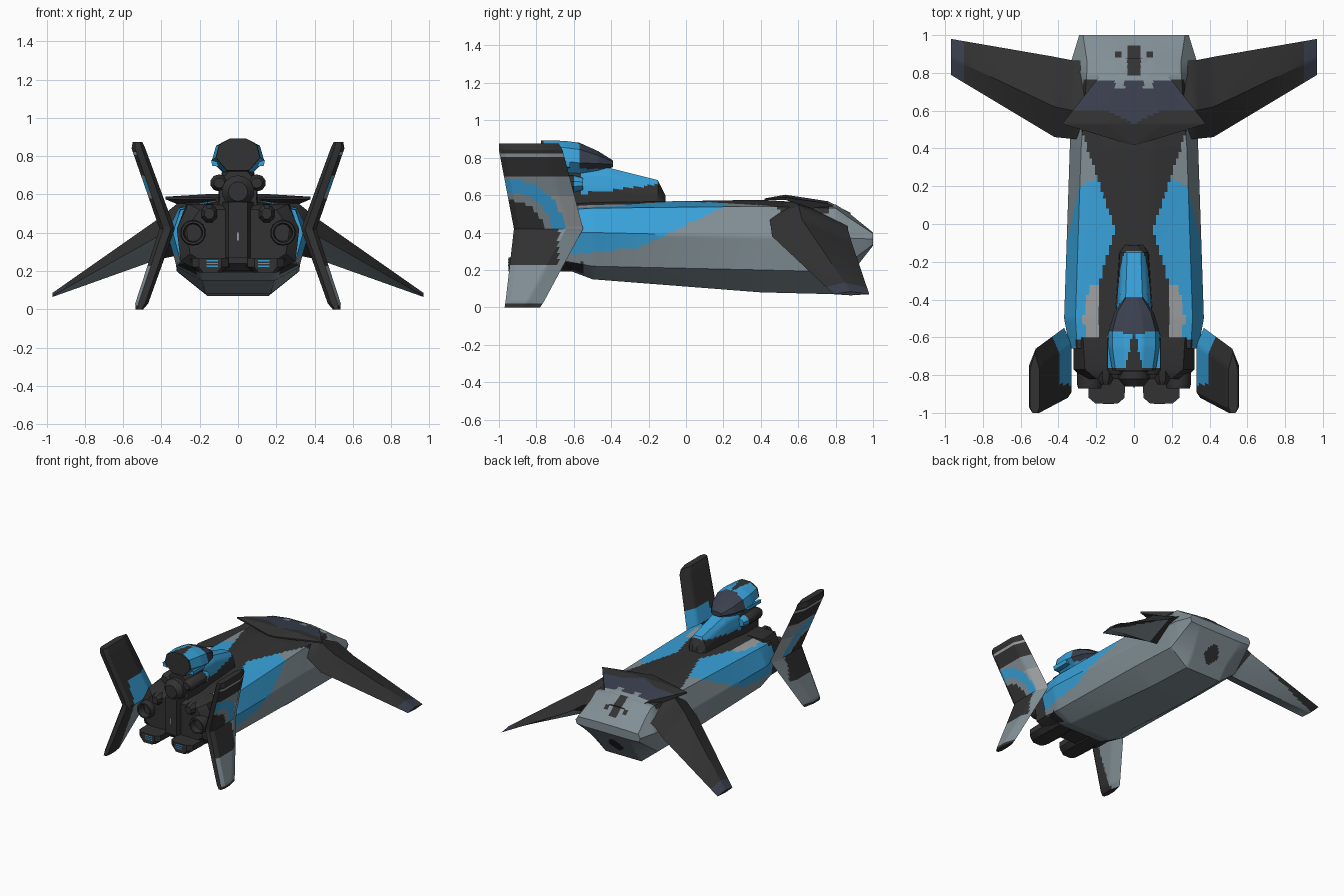
import bpy, bmesh, math
from mathutils import Vector

if "Cube" in bpy.data.objects:
    bpy.data.objects.remove(bpy.data.objects["Cube"])

BLACK, HULL, BLUE, NAVY, LIGHT = range(5)
COLOURS = [("charcoal", (0.032, 0.032, 0.032)), ("hull_grey", (0.22, 0.275, 0.30)),
           ("bright_blue", (0.04, 0.36, 0.70)), ("navy", (0.042, 0.05, 0.075)),
           ("light_grey", (0.34, 0.35, 0.36))]
MATS = []
for nm, c in COLOURS:
    m = bpy.data.materials.new(nm)
    m.diffuse_color = (*c, 1)
    m.use_nodes = True
    m.node_tree.nodes["Principled BSDF"].inputs["Base Color"].default_value = m.diffuse_color
    MATS.append(m)


def loft(name, rings, rule, step=0.025, angle=35):
    """Skin a list of point rings, subdivided to about `step`; rule(centre, normal) gives the colour."""
    rings = [[Vector(p) for p in r] for r in rings]
    k = len(rings[0])
    around = [max(1, math.ceil(max((r[(i + 1) % k] - r[i]).length for r in rings) / step)) for i in range(k)]
    fine = [[r[i].lerp(r[(i + 1) % k], j / around[i]) for i in range(k) for j in range(around[i])] for r in rings]
    full = [fine[0]]
    for a, b in zip(fine, fine[1:]):
        n = max(1, math.ceil(max((q - p).length for p, q in zip(a, b)) / step))
        full += [[p.lerp(q, t / n) for p, q in zip(a, b)] for t in range(1, n + 1)]
    bm = bmesh.new()
    vs = [[bm.verts.new(p) for p in r] for r in full]
    n = len(vs[0])
    for a, b in zip(vs, vs[1:]):
        for i in range(n):
            bm.faces.new((a[i], a[(i + 1) % n], b[(i + 1) % n], b[i]))
    bm.faces.new(vs[0])
    bm.faces.new(vs[-1])
    bmesh.ops.recalc_face_normals(bm, faces=bm.faces)
    bm.normal_update()
    for f in bm.faces:
        f.material_index = rule(f.calc_center_median(), f.normal)
    me = bpy.data.meshes.new(name)
    bm.to_mesh(me)
    bm.free()
    ob = bpy.data.objects.new(name, me)
    bpy.context.collection.objects.link(ob)
    for m in MATS:
        me.materials.append(m)
    bpy.ops.object.select_all(action='DESELECT')
    ob.select_set(True)
    bpy.context.view_layer.objects.active = ob
    bpy.ops.object.shade_smooth_by_angle(angle=math.radians(angle))
    return ob


def sym(y, pts):
    """Full cross-section at y from its right half, bottom to top."""
    return [(x, y, z) for x, z in pts] + [(-x, y, z) for x, z in reversed(pts)]


def tube(name, x, z, rx, rz, path, rule, sides=14):
    """Round part along y; path holds (y, radius factor)."""
    rings = [[(x + rx * s * math.cos(a), y, z + rz * s * math.sin(a))
              for a in (2 * math.pi * (i + 0.5) / sides for i in range(sides))] for y, s in path]
    return loft(name, rings, rule, step=9)


def plain(i):
    return lambda c, n: i


# Hull with painted deck, blue flanks and wedge nose
def hull_colour(c, n):
    x, y, z = abs(c.x), c.y, c.z
    if y > 0.8 and z < 0.3 and math.hypot(x, z - 0.2) < 0.06:
        return BLACK
    if y > 0.76:
        slit = x < 0.035 and y < 0.95
        dots = math.hypot(x - 0.08, y - 0.895) < 0.02
        return BLACK if z > 0.4 and (slit or dots) else HULL
    if y < -0.62 and (z > 0.5 or z < 0.24):
        return BLACK
    if y < -0.55 and z < 0.24 and x > 0.22:
        return BLACK
    edge = 0.1 + (y + 0.03) * 0.34 if y > -0.03 else min(0.18, 0.1 - (y + 0.03) * 0.3)
    if z > 0.5 and x < edge:
        return BLACK
    if z > 0.5 and y < -0.33 and x < 0.27 - 0.2 * abs(y + 0.5):
        return LIGHT
    line = 0.32 + 0.48 * (y + 0.25) if y > -0.25 else 0.28 + 0.1 * (y + 0.65)
    return BLUE if z > line else HULL


hull = [(-0.66, .21, .20, .30, .25, .34, .40, .30, .52, .55),
        (-0.50, .15, .19, .32, .22, .37, .40, .31, .53, .56),
        (0.40, .08, .17, .32, .20, .34, .38, .28, .54, .575),
        (0.80, .07, .16, .31, .19, .335, .37, .25, .53, .55),
        (0.87, .163, .16, .30, .24, .33, .37, .25, .48, .505),
        (1.00, .33, .20, .28, .335, .29, .365, .27, .395, .40)]
loft("hull", [sym(y, [(wb, zb), (wc, zc), (ws, zs), (wh, zh), (0.1, zt)])
              for y, zb, wb, wc, zc, ws, zs, wh, zh, zt in hull], hull_colour, 0.018)


# Hood plate over the nose
def hood_colour(c, n):
    x, y = abs(c.x), c.y
    if n.z < 0.2 or y < 0.6 - max(0, 0.07 - 0.5 * x) or (x < 0.035 and y > 0.79):
        return BLACK
    return NAVY if y < 0.76 - (0.04 if 0.05 < x < 0.1 else 0) else HULL


loft("nose_hood", [sym(y, [(w, z0), (w, z1), (w * 0.4, z2)]) for y, w, z0, z1, z2 in
                   [(0.42, .02, .572, .58, .582), (0.53, .38, .575, .588, .602),
                    (0.76, .20, .50, .555, .567), (0.88, .11, .45, .49, .505)]], hood_colour, 0.02)


# Forward drooping wings: leading, top, trailing, bottom points per station
def wing_colour(c, n):
    if n.z < -0.2 and abs(c.x) > 0.4 and c.y < 0.9:
        return HULL
    return NAVY if abs(c.x) > 0.91 and n.z > 0 else BLACK


stations = [(.16, (.865, .49), (.6, .57), (.45, .55), (.65, .30)),
            (.32, (.865, .42), (.6, .55), (.45, .46), (.65, .28)),
            (.42, (.885, .35), (.62, .47), (.46, .38), (.66, .26)),
            (.97, (.98, .07), (.88, .085), (.79, .07), (.88, .064))]
# Swept rear fins: (z, centre x, half thickness, leading y, trailing y)
fin = [(.875, .525, .025, -.68, -1.0), (.84, .52, .036, -.66, -1.0), (.42, .37, .04, -.55, -.92),
       (.03, .503, .034, -.76, -.965), (0, .515, .02, -.78, -.97)]


def fin_colour(c, n):
    y, z = c.y, c.z
    d = math.hypot(y + 0.93, z - 0.4)
    if abs(n.y) > 0.9:
        return BLACK
    if n.x * c.x < 0:
        return BLACK if z > 0.6 or y < -0.85 else BLUE if z > 0.4 else HULL
    if z > 0.7:
        return LIGHT if 0.8 < z < 0.83 else BLACK
    if z < 0.42:
        return BLACK if (y < -0.68 and z > 0.22) or z < 0.02 else HULL
    return BLACK if d < 0.17 else HULL if d < 0.21 else BLUE if d < 0.28 else HULL if z > 0.6 else LIGHT


for s, side in ((-1, "left"), (1, "right")):
    loft(side + "_wing", [[(s * x, y, z) for y, z in pts] for x, *pts in stations], wing_colour, 0.03, 25)
    loft(side + "_tail_fin", [[(s * x, l, z), (s * (x + t), l - .09, z), (s * (x + t), r + .03, z), (s * (x + t / 2), r, z),
                               (s * (x - t / 2), r, z), (s * (x - t), r + .03, z), (s * (x - t), l - .09, z)]
                              for z, x, t, l, r in fin], fin_colour, 0.02, 25)
    # Engine nozzles, exhaust pods and shoulder fairings
    tube(side + "_engine", s * .235, .40, .068, .068,
         [(-.70, 1), (-.85, 1), (-.87, .92), (-.87, .75), (-.81, .65)], plain(BLACK))
    tube(side + "_shoulder_fairing", s * .15, .50, .045, .05, [(-.6, 1), (-.82, 1), (-.85, .6)], plain(BLACK), 8)
    loft(side + "_exhaust_pod", [[(s * (.145 + a * w), y, .232 + b) for a, b in
                                  ((-1, .035), (1, .035), (1, -.01), (.6, -.04), (-.6, -.04), (-1, -.01))]
                                 for y, w in ((-.58, .08), (-.80, .1), (-.92, .095), (-.95, .06))], plain(BLACK), 9)
    for i in range(3):
        loft(side + "_exhaust_vent_%d" % i, [[(s * (.135 + a), y, .222 + i * .014 + b) for a, b in
                                              ((-.03, 0), (.03, 0), (.03, .007), (-.03, .007))]
                                             for y in (-.945, -.953)], plain(BLUE), 9)
    tube(side + "_turret_thruster", s * .098, .66, .048, .045, [(-.55, .7), (-.6, 1), (-.77, 1), (-.8, .6)],
         lambda c, n: BLUE if c.y > -.6 else BLACK, 10)
    loft(side + "_turret_vent", [[(s * x, y, z) for x, z in ((.10, .745), (.135, .75), (.14, .78), (.11, .77))]
                                 for y in (-.62, -.765)], plain(BLUE), 9)

# Engine block at the stern
loft("engine_block", [sym(y, [(a, z0), (b, z0 + .05), (b + .02, .42), (c, z1)]) for y, a, b, c, z0, z1 in
                      [(-.60, .2, .30, .27, .20, .55), (-.77, .2, .30, .26, .20, .55), (-.82, .17, .25, .2, .24, .52)]],
     plain(BLACK), 9)
loft("stern_spine", [sym(y, [(w, .27), (w, .56)]) for y, w in ((-.78, .08), (-.86, .05))], plain(BLACK), 9)
loft("stern_lights", [sym(y, [(.004, .36), (.004, .40)]) for y in (-.858, -.865)], plain(LIGHT), 9)

# Dorsal spine leading to the turret
loft("dorsal_spine", [sym(y, [(w + .02, .53), (w + .015, .5 * (z + .53)), (w, z - .035), (w * .6, z)]) for y, w, z in
                      [(-.11, .03, .60), (-.15, .06, .68), (-.41, .075, .745), (-.6, .085, .75), (-.78, .08, .72)]],
     lambda c, n: BLUE if c.y > -.56 and c.z > .61 + .12 * (c.y + .54) and n.y < .97 else BLACK, 0.02)
tube("turret_rear_cap", 0, .615, .085, .085, [(-.7, 1), (-.82, 1), (-.86, .6)], plain(BLACK))


# Turret pod with a pointed canopy
def turret_colour(c, n):
    if c.y > -.565 + .9 * max(0, .1 - abs(c.x)) * (-.3) and c.z > .74:
        return NAVY
    if c.y < -.76 or (abs(c.x) < .04 * min(1, (-.54 - c.y) / .2) and c.z > .8):
        return BLACK
    return BLUE


loft("turret_pod", [sym(y, [(w * .5, z0), (w, z0 + (z1 - z0) * .4), (w * .85, z0 + (z1 - z0) * .8), (w * .35, z1)])
                    for y, w, z0, z1 in [(-.775, .115, .725, .893), (-.65, .135, .71, .89), (-.57, .135, .70, .88),
                                         (-.47, .105, .725, .835), (-.39, .05, .75, .785)]], turret_colour, 0.015)
